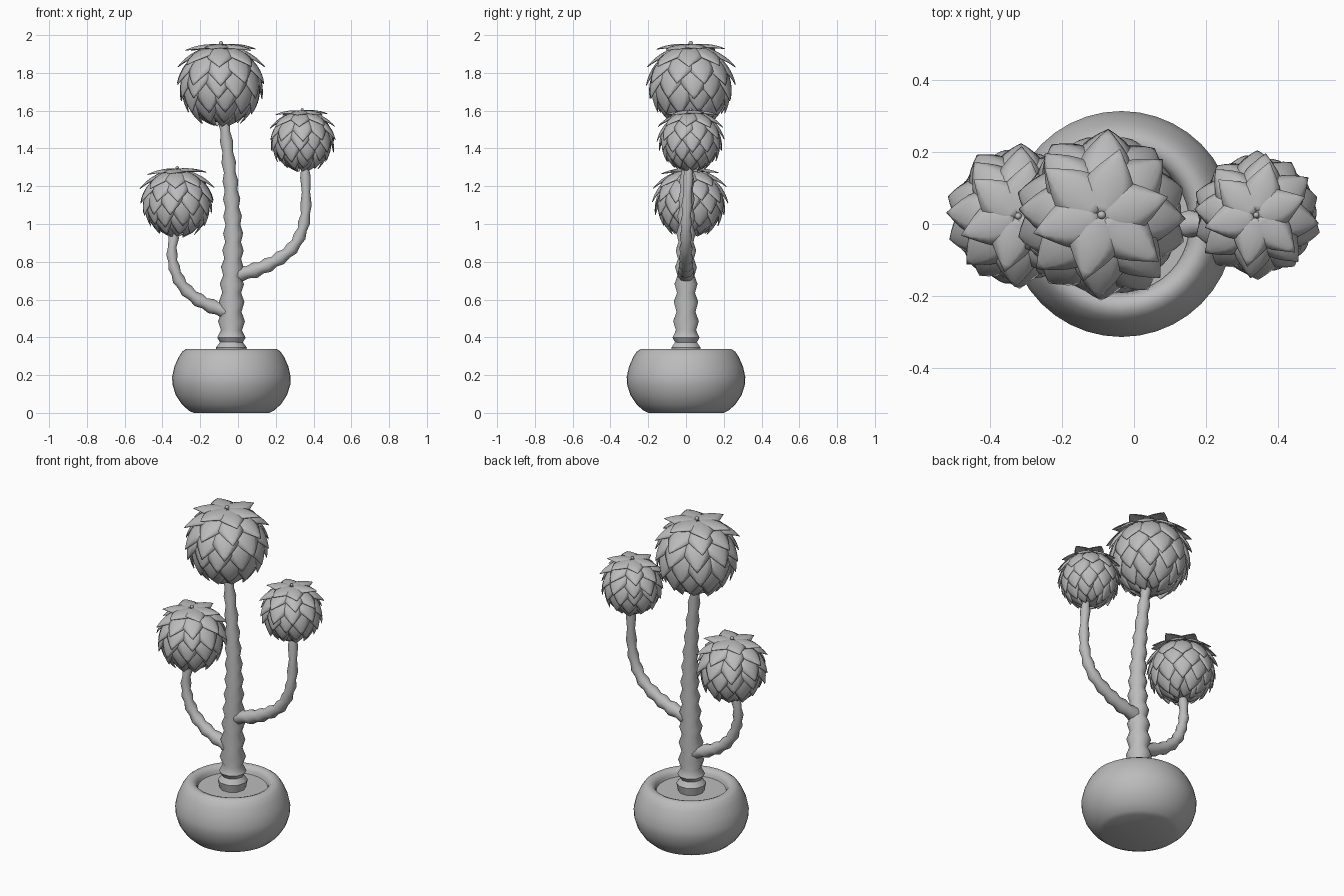
import bpy, bmesh, math, random
from mathutils import Vector

random.seed(4)
if "Cube" in bpy.data.objects:
    bpy.data.objects.remove(bpy.data.objects["Cube"])

grey = bpy.data.materials.new("plain_grey")
grey.use_nodes = True
grey.diffuse_color = (0.5, 0.5, 0.5, 1)
grey.node_tree.nodes["Principled BSDF"].inputs["Base Color"].default_value = (0.5, 0.5, 0.5, 1)


def make_object(name, bm, angle=40):
    mesh = bpy.data.meshes.new(name)
    bm.to_mesh(mesh)
    bm.free()
    mesh.materials.append(grey)
    obj = bpy.data.objects.new(name, mesh)
    bpy.context.collection.objects.link(obj)
    bpy.ops.object.select_all(action='DESELECT')
    obj.select_set(True)
    bpy.context.view_layer.objects.active = obj
    bpy.ops.object.shade_smooth_by_angle(angle=math.radians(angle))
    return obj


def skin(bm, rings, closed=True):
    """Bridge successive rows of vertices with quads."""
    for a, b in zip(rings, rings[1:]):
        n = len(a)
        for i in range(n if closed else n - 1):
            j = (i + 1) % n
            bm.faces.new((a[i], a[j], b[j], b[i]))


def lathe(name, profile, centre_x, sides=40):
    bm = bmesh.new()
    rings = []
    for r, z in profile:
        rings.append([bm.verts.new((centre_x + r * math.cos(math.tau * i / sides),
                                    r * math.sin(math.tau * i / sides), z)) for i in range(sides)])
    skin(bm, rings)
    bm.faces.new(rings[0][::-1])
    bm.faces.new(rings[-1])
    return make_object(name, bm)


def path_point(points, u):
    """Catmull-Rom position at u in 0..1."""
    last = len(points) - 1
    i = min(int(u * last), last - 1)
    t = u * last - i
    p = [Vector(points[min(max(k, 0), last)]) for k in (i - 1, i, i + 1, i + 2)]
    return 0.5 * (2 * p[1] + (p[2] - p[0]) * t + (2 * p[0] - 5 * p[1] + 4 * p[2] - p[3]) * t ** 2
                  + (3 * p[1] - p[0] - 3 * p[2] + p[3]) * t ** 3)


def jointed_stem(name, points, segments, r_start, r_end, sides=10):
    """Tapering stem with a bulge in every segment."""
    bm = bmesh.new()
    rings = []
    for k in range(segments * 2 + 1):
        u = k / (segments * 2)
        centre = path_point(points, u)
        tangent = (path_point(points, min(u + 0.01, 1)) - path_point(points, max(u - 0.01, 0))).normalized()
        side = tangent.cross(Vector((0, 1, 0))).normalized()
        other = tangent.cross(side)
        r = (r_start + (r_end - r_start) * u) * (1 if k % 2 else 0.76)
        rings.append([bm.verts.new(centre + r * (side * math.cos(a) + other * math.sin(a)))
                      for a in (math.tau * i / sides for i in range(sides))])
    skin(bm, rings)
    bm.faces.new(rings[0][::-1])
    bm.faces.new(rings[-1])
    bmesh.ops.recalc_face_normals(bm, faces=bm.faces)
    return make_object(name, bm, 50)


def add_leaf(bm, centre, R, phi, start, sweep, inner, lift, half_width):
    """Pointed cupped leaf that follows a sphere from its upper base to its tip."""
    steps, across = 8, (-1, -0.5, 0, 0.5, 1)
    side = Vector((-math.sin(phi), math.cos(phi), 0))
    rows = []
    for k in range(steps + 1):
        t = k / steps
        theta = start + sweep * t
        normal = Vector((math.sin(theta) * math.cos(phi), math.sin(theta) * math.sin(phi), math.cos(theta)))
        spine = centre + normal * R * (inner + lift * t ** 1.6)
        w = R * half_width * max(math.sin(math.pi * (0.14 + 0.86 * t)), 0.01)
        rows.append([bm.verts.new(spine + side * s * w - normal * 0.28 * w * s * s) for s in across])
    skin(bm, rows, closed=False)


# Rows of leaves: count, start angle, sweep, base radius, tip lift, half width
LEAF_ROWS = (
    (6, 0.05, 0.78, 0.90, 0.24, 0.31),
    (8, 0.35, 0.85, 0.90, 0.17, 0.31),
    (10, 0.70, 0.88, 0.89, 0.14, 0.32),
    (11, 1.05, 0.88, 0.88, 0.13, 0.32),
    (11, 1.42, 0.88, 0.88, 0.12, 0.31),
    (9, 1.80, 0.85, 0.88, 0.11, 0.29),
    (7, 2.15, 0.80, 0.89, 0.08, 0.27),
)


def leaf_head(name, centre, R):
    centre = Vector(centre)
    # Rounded core
    bm = bmesh.new()
    bmesh.ops.create_uvsphere(bm, u_segments=20, v_segments=14, radius=R * 0.88)
    bmesh.ops.translate(bm, verts=bm.verts, vec=centre)
    make_object(name + "_core", bm, 60)
    # Small bud in the middle of the top
    bm = bmesh.new()
    bmesh.ops.create_uvsphere(bm, u_segments=10, v_segments=6, radius=R * 0.05)
    bmesh.ops.translate(bm, verts=bm.verts, vec=centre + Vector((0, 0, R * 0.93)))
    make_object(name + "_bud", bm, 60)
    # Overlapping leaves
    bm = bmesh.new()
    for row, (count, start, sweep, inner, lift, width) in enumerate(LEAF_ROWS):
        for i in range(count):
            phi = math.tau * (i + 0.5 * (row % 2)) / count + random.uniform(-0.07, 0.07) + 0.3
            add_leaf(bm, centre, R, phi, start + random.uniform(-0.04, 0.04), sweep,
                     inner, lift + random.uniform(-0.02, 0.03), width)
    bmesh.ops.recalc_face_normals(bm, faces=bm.faces)
    leaves = make_object(name + "_leaves", bm, 60)
    thick = leaves.modifiers.new("thickness", 'SOLIDIFY')
    thick.thickness = R * 0.018
    thick.offset = 0


# Pot and soil
POT_X = -0.035
lathe("pot", [(0.20, 0), (0.225, 0.012), (0.262, 0.045), (0.295, 0.095), (0.312, 0.15), (0.314, 0.19),
              (0.302, 0.245), (0.28, 0.295), (0.26, 0.325), (0.242, 0.337), (0.225, 0.339),
              (0.207, 0.332), (0.195, 0.315), (0.188, 0.28)], POT_X)
lathe("soil", [(0.19, 0.27), (0.19, 0.298)], POT_X)

# Trunk and branches
lathe("trunk_collar", [(0.07, 0.29), (0.082, 0.345), (0.058, 0.378)], POT_X, 10)
jointed_stem("trunk", [(-0.035, 0, 0.37), (-0.033, 0, 0.66), (-0.026, 0, 0.95),
                       (-0.042, 0.005, 1.25), (-0.075, 0.015, 1.56)], 13, 0.077, 0.029)
jointed_stem("left_branch", [(-0.02, 0, 0.73), (0.09, 0, 0.755), (0.19, 0, 0.80), (0.285, 0, 0.87),
                             (0.34, 0, 0.97), (0.36, 0.005, 1.10), (0.355, 0.015, 1.30)], 9, 0.045, 0.027)
jointed_stem("right_branch", [(-0.04, 0, 0.53), (-0.13, 0, 0.56), (-0.22, 0, 0.605), (-0.295, 0, 0.675),
                              (-0.335, 0, 0.76), (-0.35, 0.005, 0.85), (-0.335, 0.015, 0.96)], 8, 0.043, 0.027)

# Leafy heads
leaf_head("top_head", (-0.09, 0.025, 1.742), 0.232)
leaf_head("left_head", (0.34, 0.025, 1.446), 0.172)
leaf_head("right_head", (-0.322, 0.022, 1.118), 0.193)
